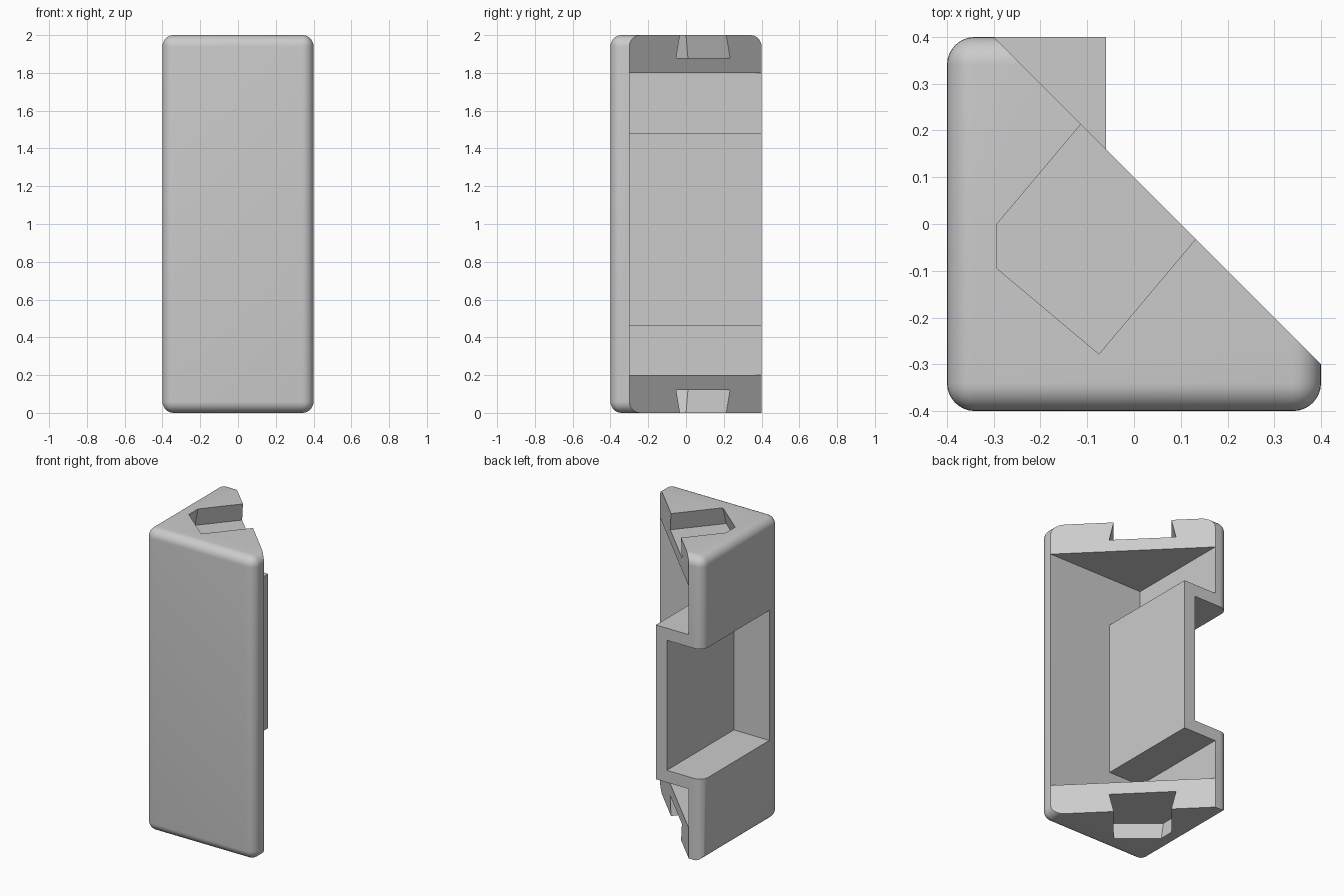
import bpy, bmesh
from mathutils import Vector

cube = bpy.data.objects.get("Cube")
if cube:
    bpy.data.objects.remove(cube, do_unlink=True)

grey = bpy.data.materials.new("plain grey")
grey.use_nodes = True
grey.diffuse_color = (0.6, 0.6, 0.6, 1)
grey.node_tree.nodes["Principled BSDF"].inputs["Base Color"].default_value = (0.6, 0.6, 0.6, 1)


def finish(name, bm, helper=True):
    bmesh.ops.recalc_face_normals(bm, faces=bm.faces)
    mesh = bpy.data.meshes.new(name)
    bm.to_mesh(mesh)
    bm.free()
    mesh.materials.append(grey)
    obj = bpy.data.objects.new(name, mesh)
    bpy.context.collection.objects.link(obj)
    obj.hide_render = helper
    return obj


def loft(name, low, high, z0, z1):
    """Solid between two matching outlines at two heights."""
    bm = bmesh.new()
    rings = [[bm.verts.new((p[0], p[1], z)) for p in pts]
             for pts, z in ((low, z0), (high, z1))]
    for ring in rings:
        bm.faces.new(ring)
    n = len(low)
    for i in range(n):
        j = (i + 1) % n
        bm.faces.new((rings[0][i], rings[0][j], rings[1][j], rings[1][i]))
    return finish(name, bm)


def block(name, x0, x1, y0, y1, z0, z1):
    outline = [(x0, y0), (x1, y0), (x1, y1), (x0, y1)]
    return loft(name, outline, outline, z0, z1)


# Rounded column; the lower back edge stays square
bm = bmesh.new()
bmesh.ops.create_cube(bm, size=1)
for v in bm.verts:
    v.co = Vector((v.co.x * 0.8, v.co.y * 0.8, v.co.z * 2 + 1))
rounded = [e for e in bm.edges
           if not all(v.co.y > 0 and v.co.z < 1 for v in e.verts)]
bmesh.ops.bevel(bm, geom=rounded, offset=0.06, segments=8, profile=0.5, affect='EDGES')
body = finish("corner_column", bm, helper=False)

# Diagonal cut, hollow between the end plates, side pocket
corner = [(-0.9, 1.0), (1.0, -0.9), (1.0, 1.0)]
diagonal = loft("diagonal_cutter", corner, corner, -0.5, 2.5)
hollow = block("hollow_cutter", -0.3, 1, -0.3, 1, 0.2, 1.8)
pocket_shell = block("pocket_shell", -0.33, -0.06, -0.33, 0.4, 0.46, 1.48)
pocket = block("pocket_cutter", -0.6, -0.14, -0.3, 0.6, 0.54, 1.40)

# Dovetail slots: undercut outline, mouth at the end face, wider floor
run = Vector((0.644, 0.765)) * 0.5
mouth = [Vector(p) for p in ((-0.293, 0), (-0.293, -0.095), (-0.075, -0.278))]
floor = [Vector(p) for p in ((-0.321, 0.01), (-0.321, -0.108), (-0.072, -0.317))]
for pts in (mouth, floor):
    pts += [pts[2] + run, pts[0] + run]
outside = [m.lerp(f, -0.2) for m, f in zip(mouth, floor)]
top_slot = loft("top_slot_cutter", floor, outside, 1.88, 2.024)
bottom_slot = loft("bottom_slot_cutter", outside, floor, -0.024, 0.12)

steps = [(diagonal, 'DIFFERENCE'), (hollow, 'DIFFERENCE'), (pocket_shell, 'UNION'),
         (pocket, 'DIFFERENCE'), (top_slot, 'DIFFERENCE'), (bottom_slot, 'DIFFERENCE')]
bpy.ops.object.select_all(action='DESELECT')
bpy.context.view_layer.objects.active = body
body.select_set(True)
for tool, operation in steps:
    mod = body.modifiers.new(tool.name, 'BOOLEAN')
    mod.object = tool
    mod.operation = operation
    mod.solver = 'EXACT'
    bpy.ops.object.modifier_apply(modifier=mod.name)
for tool, _ in steps:
    bpy.data.objects.remove(tool, do_unlink=True)

bpy.ops.object.shade_smooth_by_angle(angle=0.5)
